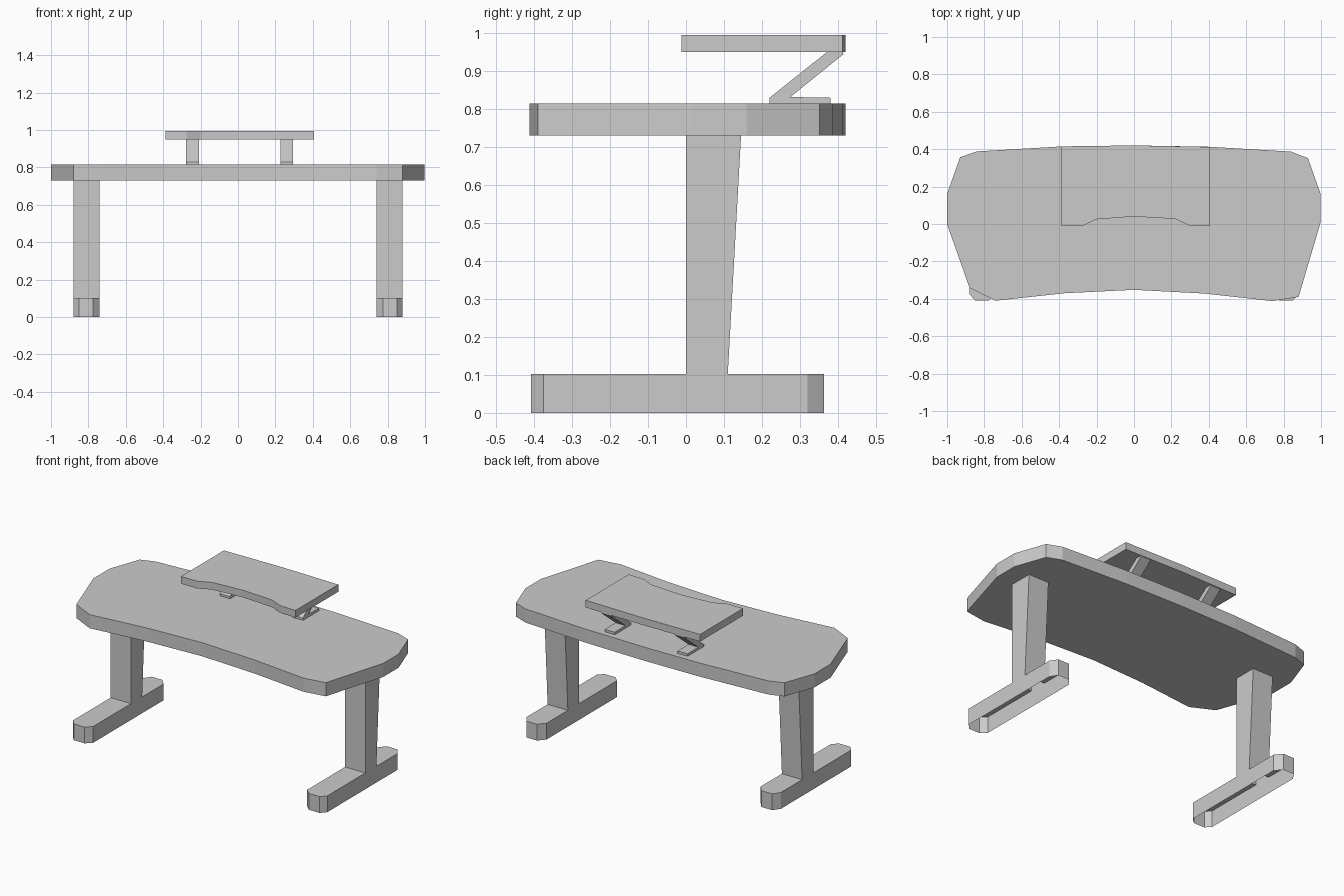
import bpy, bmesh

if "Cube" in bpy.data.objects:
    bpy.data.objects.remove(bpy.data.objects["Cube"])


def add_object(name, bm):
    bmesh.ops.remove_doubles(bm, verts=bm.verts, dist=0.0005)
    bmesh.ops.recalc_face_normals(bm, faces=bm.faces)
    mesh = bpy.data.meshes.new(name)
    bm.to_mesh(mesh)
    bm.free()
    ob = bpy.data.objects.new(name, mesh)
    bpy.context.collection.objects.link(ob)
    return ob


def prism(name, base, offset):
    """Closed solid: polygon of 3D points swept along an offset."""
    bm = bmesh.new()
    lo = [bm.verts.new(p) for p in base]
    hi = [bm.verts.new([a + b for a, b in zip(p, offset)]) for p in base]
    bm.faces.new(lo)
    bm.faces.new(hi)
    for i in range(len(base)):
        j = (i + 1) % len(base)
        bm.faces.new((lo[i], lo[j], hi[j], hi[i]))
    return add_object(name, bm)


def slab(name, outline, z0, z1):
    return prism(name, [(x, y, z0) for x, y in outline], (0, 0, z1 - z0))


# Curved, corner-cut desktop
slab("desktop", [
    (-1, 0), (-0.88, -0.34), (-0.74, -0.41), (-0.37, -0.37), (0, -0.352),
    (0.38, -0.372), (0.74, -0.412), (0.88, -0.39), (0.998, 0.01), (0.998, 0.16),
    (0.93, 0.352), (0.84, 0.387), (0.4, 0.413), (0, 0.42), (-0.38, 0.415),
    (-0.84, 0.388), (-0.93, 0.357), (-1, 0.16)], 0.73, 0.815)

# Raised shelf with a scooped front edge
slab("monitor_shelf", [
    (-0.388, -0.01), (-0.275, -0.01), (-0.2, 0.025), (0, 0.04), (0.22, 0.027),
    (0.295, -0.008), (0.405, -0.012), (0.405, 0.412), (0, 0.42),
    (-0.388, 0.415)], 0.95, 0.995)

# Z-shaped shelf brackets
profile = [(0.22, 0.815), (0.38, 0.815), (0.38, 0.83), (0.275, 0.832),
           (0.415, 0.945), (0.412, 0.951), (0.372, 0.951), (0.22, 0.83)]
for side, x in (("left", -0.277), ("right", 0.227)):
    prism(side + "_shelf_bracket", [(x, y, z) for y, z in profile], (0.068, 0, 0))


def leg(name, s):
    """Foot that is open underneath, flowing into a hollow tapered post."""
    bm = bmesh.new()
    x0, x1, zf, zt = 0.74, 0.88, 0.102, 0.73
    front = [(x0, 0), (x0, -0.375), (0.775, -0.408), (0.85, -0.408), (x1, -0.375), (x1, 0)]
    back = [(x1, 0.11), (x1, 0.32), (0.85, 0.363), (0.775, 0.363), (x0, 0.32), (x0, 0.11)]

    def face(pts):
        bm.faces.new([bm.verts.new((s * x, y, z)) for x, y, z in pts])

    # foot walls and top caps either side of the post
    ring = front + back
    for a, b in zip(ring, ring[1:] + ring[:1]):
        face([(*a, 0), (*b, 0), (*b, zf), (*a, zf)])
    for cap in (front, back):
        face([(x, y, zf) for x, y in cap])
    # post walls
    low = [(x0, 0, zf), (x1, 0, zf), (x1, 0.11, zf), (x0, 0.11, zf)]
    top = [(x0, 0, zt), (x1, 0, zt), (x1, 0.145, zt), (x0, 0.145, zt)]
    for i in range(4):
        j = (i + 1) % 4
        face([low[i], low[j], top[j], top[i]])
    add_object(name, bm)


leg("right_leg", 1)
leg("left_leg", -1)
